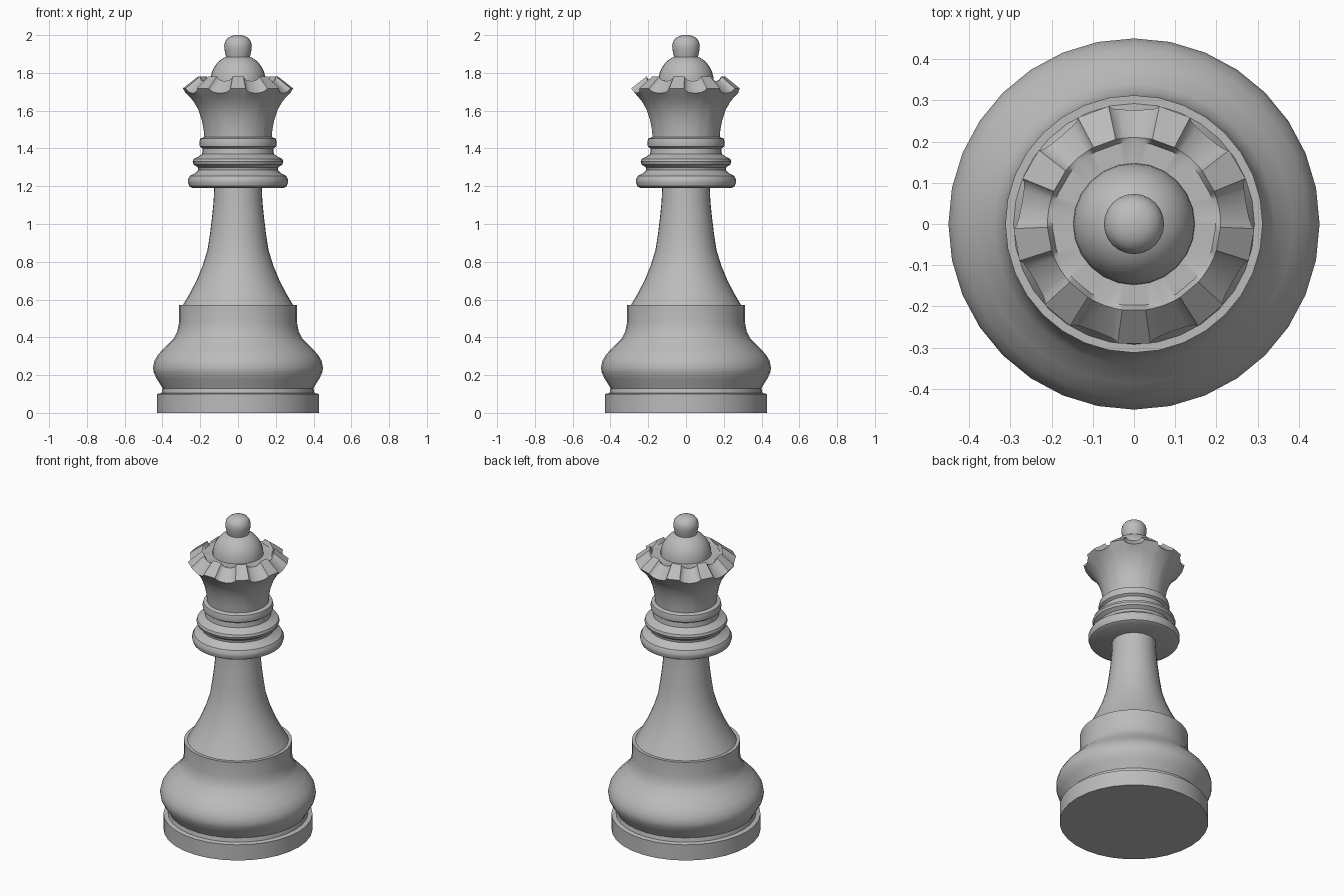
import bpy, bmesh, math

cube = bpy.data.objects.get("Cube")
if cube:
    bpy.data.objects.remove(cube, do_unlink=True)

grey = bpy.data.materials.new("plain grey")
grey.use_nodes = True
COLOUR = (0.5, 0.5, 0.5, 1.0)
grey.diffuse_color = COLOUR
grey.node_tree.nodes["Principled BSDF"].inputs["Base Color"].default_value = COLOUR


def lathe(name, profile, angles):
    """Spin a profile round z; an entry may be (r, z) or a function of the angle."""
    bm = bmesh.new()
    rings = []
    for p in profile:
        ring = []
        for a in angles:
            r, z = p(a) if callable(p) else p
            ring.append(bm.verts.new((r * math.cos(a), r * math.sin(a), z)))
        rings.append(ring)
    n = len(angles)
    for lo, hi in zip(rings, rings[1:]):
        for i in range(n):
            j = (i + 1) % n
            bm.faces.new((lo[i], lo[j], hi[j], hi[i]))
    bm.faces.new(rings[0][::-1])
    bm.faces.new(rings[-1])
    bmesh.ops.recalc_face_normals(bm, faces=bm.faces)
    mesh = bpy.data.meshes.new(name)
    bm.to_mesh(mesh)
    bm.free()
    mesh.materials.append(grey)
    obj = bpy.data.objects.new(name, mesh)
    bpy.context.collection.objects.link(obj)
    bpy.ops.object.select_all(action="DESELECT")
    obj.select_set(True)
    bpy.context.view_layer.objects.active = obj
    bpy.ops.object.shade_smooth_by_angle(angle=math.radians(32))
    return obj


def even(n):
    return [2 * math.pi * i / n for i in range(n)]


# Plinth with a bulging foot and a ledge on top
lathe("base", [
    (0.43, 0), (0.43, 0.10), (0.405, 0.105), (0.40, 0.13), (0.405, 0.14),
    (0.43, 0.18), (0.447, 0.215), (0.45, 0.24), (0.443, 0.275), (0.422, 0.31),
    (0.385, 0.35), (0.34, 0.395), (0.322, 0.43), (0.313, 0.475),
    (0.312, 0.57), (0.29, 0.57)], even(32))

# Tapering stem
lathe("stem", [
    (0.295, 0.565), (0.257, 0.63), (0.22, 0.70), (0.187, 0.78), (0.162, 0.86),
    (0.148, 0.95), (0.137, 1.04), (0.129, 1.12), (0.126, 1.20)], even(32))

# Stacked rings of the collar
lathe("collar", [
    (0.24, 1.19), (0.258, 1.20), (0.265, 1.22), (0.265, 1.235), (0.255, 1.255),
    (0.225, 1.27), (0.21, 1.285), (0.213, 1.30), (0.235, 1.315), (0.24, 1.33),
    (0.235, 1.345), (0.205, 1.36), (0.19, 1.37), (0.187, 1.40), (0.202, 1.41),
    (0.205, 1.43), (0.20, 1.452), (0.18, 1.46)], even(32))

# Flared crown: nine flat teeth with scooped gaps between them
TEETH = 9
STEP = 2 * math.pi / TEETH
SCOOP = [(7.8, 0.0), (9.3, 0.012), (13, 0.021), (20, 0.026)]  # degrees, depth
offsets = [-d for d, _ in SCOOP[:3]][::-1] + [d for d, _ in SCOOP]
crown_angles = [-math.pi / 2 + k * STEP + math.radians(d)
                for k in range(TEETH) for d in offsets]


def scoop(a):
    off = abs((a + math.pi / 2 + STEP / 2) % STEP - STEP / 2)
    return min(SCOOP, key=lambda s: abs(math.radians(s[0]) - off))[1]


lathe("crown", [
    (0.178, 1.45), (0.182, 1.50), (0.193, 1.555), (0.21, 1.605), (0.236, 1.65),
    (0.262, 1.68),
    lambda a: (0.292 - 0.6 * scoop(a), 1.718 - scoop(a)),
    lambda a: (0.21, 1.782 - scoop(a)),
    (0.198, 1.756), (0.13, 1.756)], crown_angles)

# Dome and knob on top
lathe("dome", [
    (0.148, 1.75), (0.146, 1.775), (0.137, 1.81), (0.12, 1.84), (0.098, 1.865),
    (0.075, 1.88), (0.06, 1.887)], even(24))
lathe("knob", [
    (0.062, 1.88), (0.067, 1.90), (0.072, 1.925), (0.073, 1.945), (0.069, 1.965),
    (0.056, 1.984), (0.036, 1.995), (0.014, 2.0)], even(24))
